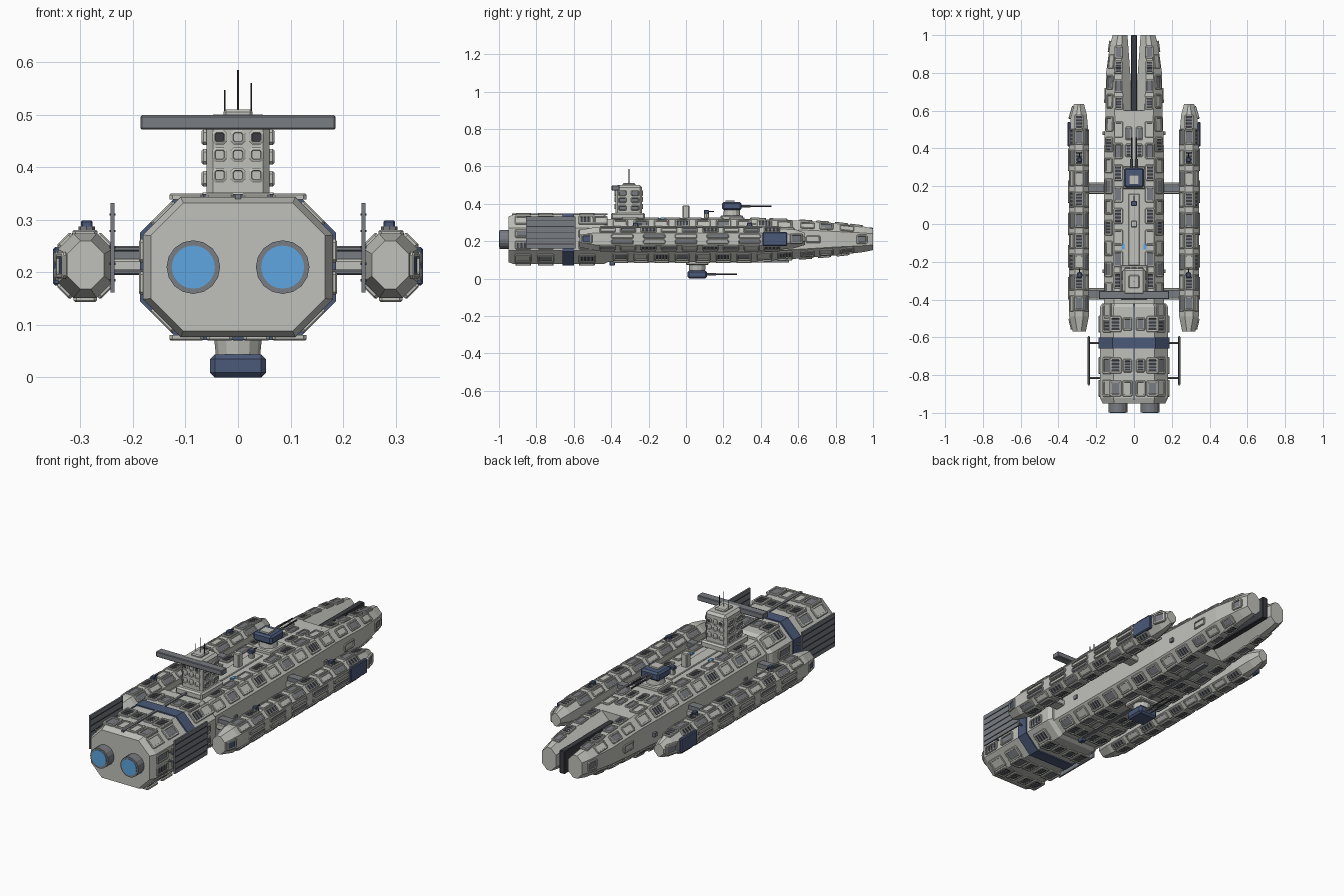
import bpy, bmesh, math
from mathutils import Vector, Matrix

if "Cube" in bpy.data.objects:
    bpy.data.objects.remove(bpy.data.objects["Cube"])


def material(name, rgb):
    m = bpy.data.materials.new(name)
    m.diffuse_color = (*rgb, 1)
    m.use_nodes = True
    m.node_tree.nodes["Principled BSDF"].inputs["Base Color"].default_value = m.diffuse_color
    return m


HULL, DARK, STEEL, BLUE, GLOW = 0, 1, 2, 3, 4
MATS = [material("hull_grey", (.53, .53, .50)), material("dark", (.045, .047, .055)),
        material("steel", (.19, .20, .22)), material("navy", (.07, .10, .19)),
        material("engine_glow", (.11, .38, .75))]


def finish(name, bm, mirror=False, bevel=0):
    bmesh.ops.recalc_face_normals(bm, faces=bm.faces)
    me = bpy.data.meshes.new(name)
    bm.to_mesh(me)
    bm.free()
    for m in MATS:
        me.materials.append(m)
    ob = bpy.data.objects.new(name, me)
    bpy.context.collection.objects.link(ob)
    if bevel:
        b = ob.modifiers.new("bevel", "BEVEL")
        b.width, b.segments = bevel, 1
    if mirror:
        ob.modifiers.new("mirror", "MIRROR")
    return ob


def skin(bm, rings, mat=HULL, cap_mat=None):
    """Join rings of points into a closed solid."""
    vs = [[bm.verts.new(p) for p in r] for r in rings]
    n = len(vs[0])
    for a, b in zip(vs, vs[1:]):
        for i in range(n):
            bm.faces.new((a[i], a[(i + 1) % n], b[(i + 1) % n], b[i])).material_index = mat
    bm.faces.new(vs[0][::-1]).material_index = mat
    bm.faces.new(vs[-1]).material_index = mat if cap_mat is None else cap_mat


def octagon(s):
    y, x0, x1, z0, z1, c = s
    return [Vector((x, y, z)) for x, z in (
        (x1 - c, z0), (x1, z0 + c), (x1, z1 - c), (x1 - c, z1),
        (x0 + c, z1), (x0, z1 - c), (x0, z0 + c), (x0 + c, z0))]


def loft(name, stations, mat=HULL, mirror=False):
    bm = bmesh.new()
    skin(bm, [octagon(s) for s in stations], mat)
    return finish(name, bm, mirror)


def box(name, x, y, z, mat=HULL, bevel=0, mirror=False):
    bm = bmesh.new()
    skin(bm, [[(x[0], y[0], h), (x[1], y[0], h), (x[1], y[1], h), (x[0], y[1], h)] for h in z], mat)
    return finish(name, bm, mirror, bevel)


def rod(name, a, b, r, mat=STEEL, seg=8, mirror=False, r2=None):
    a, b = Vector(a), Vector(b)
    bm = bmesh.new()
    rot = (b - a).to_track_quat('Z', 'Y').to_matrix().to_4x4()
    bmesh.ops.create_cone(bm, cap_ends=True, segments=seg, radius1=r, radius2=r2 or r, depth=(b - a).length,
                          matrix=Matrix.Translation((a + b) / 2) @ rot)
    for f in bm.faces:
        f.material_index = mat
    return finish(name, bm, mirror)


def panel(bm, M, w, l, h=.007, mat=STEEL, slats=False):
    """Raised plate with cut corners and a recessed coloured centre."""
    def ring(d, z, c):
        a, b = w / 2 - d, l / 2 - d
        return [M @ Vector(p) for p in ((a - c, -b, z), (a, c - b, z), (a, b - c, z), (a - c, b, z),
                                        (c - a, b, z), (-a, b - c, z), (-a, c - b, z), (c - a, -b, z))]
    f = min(w, l) * .17
    skin(bm, [ring(0, -.004, .006), ring(0, h * .6, .006), ring(.003, h, .005),
              ring(f, h, .003), ring(f + .001, h * .35, .003)], HULL, mat)
    if slats:
        for i in (-1, 0, 1):
            q, t, a = i * (l / 2 - f) * .55, l * .05, w / 2 - f
            skin(bm, [[M @ Vector(p) for p in ((-a, q - t, z), (a, q - t, z), (a, q + t, z), (-a, q + t, z))]
                      for z in (0, h * .8)], STEEL)


def frame(stations, k, y, t):
    """Local axes on facet k of a lofted body at length y."""
    for s, e in zip(stations, stations[1:]):
        if s[0] <= y <= e[0]:
            break
    A, B, u = octagon(s), octagon(e), (y - s[0]) / (e[0] - s[0])
    j = (k + 1) % 8
    p, q = A[k].lerp(B[k], u), A[j].lerp(B[j], u)
    X = (q - p).normalized()
    Y = -(A[k].lerp(A[j], t) - B[k].lerp(B[j], t)).normalized() * -1
    Z = X.cross(Y).normalized()
    Y = Z.cross(X)
    M = Matrix((X, Y, Z)).transposed().to_4x4()
    M.translation = p.lerp(q, t)
    return M


def panels(name, stations, rows):
    """rows: facet, across, width, length, y positions, colour cycle."""
    bm = bmesh.new()
    for k, t, w, l, ys, mats in rows:
        for i, y in enumerate(ys):
            m = mats[i % len(mats)]
            panel(bm, frame(stations, k, y, t), w, l, mat=m, slats=(m == DARK))
    return finish(name, bm, True)


def steps(a, b, n):
    return [a + (b - a) * i / (n - 1) for i in range(n)]


# Stern block with armour panels and painted band
stern = [(-.95, -.166, .166, .088, .332, .062), (-.92, -.181, .181, .077, .343, .072),
         (-.44, -.181, .181, .077, .343, .072), (-.42, -.168, .168, .088, .332, .065)]
loft("stern_hull", stern)
loft("stern_band", [(y, -.187, .187, .071, .349, .074) for y in (-.66, -.60)], BLUE)
ys = [-.87, -.75, -.53]
panels("stern_panels", stern, [
    (3, .05, .065, .085, ys, [STEEL, DARK, DARK]), (3, .34, .05, .07, ys[1:], [DARK, STEEL]),
    (3, .34, .055, .085, ys[:1], [HULL]),
    (7, .95, .065, .085, ys, [DARK, STEEL, DARK]), (7, .66, .05, .07, ys, [DARK]),
    (2, .55, .06, .09, ys + [-.465], [HULL, STEEL, DARK, HULL]), (0, .45, .06, .09, ys, [HULL, STEEL, DARK]),
    (1, .75, .045, .09, ys, [STEEL, DARK]), (1, .25, .045, .09, ys, [DARK, STEEL])])
box("stern_spine", (-.006, .006), (-.93, -.42), (.34, .349), STEEL)

# Main engines
rod("engine_nozzle", (.085, -.998, .21), (.085, -.94, .21), .051, STEEL, 16, True)
rod("engine_glow", (.085, -1.0, .21), (.085, -.99, .21), .041, GLOW, 24, True)

# Radiator wings on struts
box("radiator", (.235, .243), (-.855, -.592), (.162, .332), STEEL, 0, True)
for i, z in enumerate(steps(.185, .31, 5)):
    box("radiator_rib_%d" % i, (.233, .245), (-.85, -.597), (z - .002, z + .002), DARK, 0, True)
for y in (-.815, -.63):
    for z in (.2, .245):
        rod("radiator_strut", (.17, y, z), (.238, y, z), .005, STEEL, 6, True)

# Main hull and its panel rows
mid = [(-.43, -.16, .16, .09, .32, .055), (.35, -.16, .16, .09, .32, .055),
       (.60, -.151, .151, .107, .311, .05)]
loft("main_hull", mid)
panels("main_hull_panels", mid, [
    (3, .10, .05, .085, steps(-.30, .50, 8), [DARK, STEEL, HULL, DARK, STEEL]),
    (2, .5, .055, .08, steps(-.35, .53, 9), [HULL, STEEL, HULL, DARK]),
    (0, .5, .055, .08, steps(-.35, .53, 9), [STEEL, HULL, DARK]),
    (7, .92, .055, .08, steps(-.35, .53, 9), [DARK, STEEL, DARK]),
    (7, .66, .05, .08, [-.35, -.24, -.13, .2, .31, .42], [DARK, HULL]),
    (3, .36, .035, .07, [.39, .48], [DARK, STEEL])])
box("deck_spine", (-.03, .03), (-.22, .16), (.315, .325), HULL, .003)
box("keel_spine", (-.012, .012), (-.40, .55), (.087, .10), STEEL)
box("deck_light", (.05, .065), (-.135, -.105), (.318, .326), GLOW, 0, True)
for y in (-.25, .48):
    box("flank_fitting", (.155, .167), (y - .01, y + .01), (.19, .21), STEEL, 0, True)

# Forked bow and the long gun between the prongs
bow = [(.575, .004, .152, .105, .312, .05), (.80, .02, .148, .124, .297, .045),
       (.95, .031, .127, .142, .278, .034), (1.0, .035, .113, .152, .268, .028)]
loft("bow_prong", bow, HULL, True)
panels("bow_panels", bow, [
    (3, .5, .045, .07, [.64, .73, .83, .91], [DARK, STEEL, DARK, STEEL]),
    (2, .5, .045, .075, [.65, .75, .86], [HULL, STEEL]),
    (0, .5, .045, .075, [.65, .75, .86], [STEEL, HULL]),
    (7, .5, .045, .07, [.64, .74, .84], [DARK, STEEL]),
    (1, .5, .05, .06, [.94], [STEEL]), (1, .5, .04, .08, [.68], [HULL])])
box("spinal_gun", (-.015, .015), (.5, 1.0), (.155, .272), DARK, .003)

# Side pods, each with panels and small turrets
pod = [(-.57, .255, .325, .168, .26, .025), (-.49, .239, .343, .151, .274, .03),
       (.46, .239, .343, .151, .274, .03), (.58, .25, .334, .163, .265, .03),
       (.635, .265, .318, .18, .245, .022)]
loft("side_pod", pod, HULL, True)
row = steps(-.42, .46, 9)
panels("pod_panels", pod, [
    (3, .5, .048, .08, row + [.54], [STEEL, DARK, HULL, DARK]),
    (2, .5, .036, .085, row, [HULL, STEEL, DARK]), (4, .5, .036, .085, row, [STEEL, HULL]),
    (0, .5, .036, .085, row, [STEEL, HULL, DARK]), (6, .5, .036, .085, row, [DARK, HULL]),
    (7, .5, .045, .08, row, [DARK, STEEL]),
    (1, .72, .024, .12, steps(-.34, .34, 5), [HULL, STEEL]),
    (1, .25, .024, .12, steps(-.34, .34, 5), [STEEL, HULL]),
    (1, .5, .05, .06, [-.53], [BLUE]), (1, .5, .055, .07, [.59], [STEEL])])
box("pod_blue_plate", (.335, .352), (.41, .54), (.175, .248), BLUE, .004, True)
for y in (-.27, .34):
    rod("pod_turret_base", (.288, y, .27), (.288, y, .287), .016, STEEL, 8, True)
    box("pod_turret", (.277, .299), (y - .013, y + .013), (.284, .299), BLUE, .003, True)
    rod("pod_turret_gun", (.288, y, .292), (.288, y + .035, .292), .003, DARK, 6, True)

# Pylons joining pods to hull
for y in (-.37, .19):
    box("pod_pylon", (.15, .245), (y - .03, y + .03), (.195, .225), HULL, .004, True)
    box("pod_pylon_top", (.15, .245), (y - .02, y + .02), (.222, .246), STEEL, 0, True)

# Command tower with windows, sensor bar and aerials
box("tower", (-.06, .06), (-.378, -.235), (.31, .50), HULL, .012)
box("tower_foot", (-.075, .075), (-.40, -.22), (.315, .352), HULL, .008)
box("tower_cap", (-.028, .028), (-.34, -.27), (.495, .51), HULL, .005)
bm = bmesh.new()
for side in (-1, 1):
    for z in (.378, .42, .457):
        for d in (-.034, .034):
            Mx = Matrix.Translation((side * .06, -.306 + d, z)) @ Matrix.Rotation(side * math.pi / 2, 4, 'Y')
            panel(bm, Mx, .03, .045, .009, STEEL)
    for x in (-.035, 0, .035):
        for z in (.385, .424, .457):
            Mf = Matrix.Translation((x, -.3065 + side * .0715, z)) @ Matrix.Rotation(-side * math.pi / 2, 4, 'X')
            panel(bm, Mf, .028, .028, .005, DARK if z > .45 and x else HULL)
finish("tower_panels", bm)
box("sensor_bar", (-.186, .186), (-.397, -.355), (.472, .499), STEEL, .003)
for x, z in ((-.025, .547), (0, .585), (.025, .56)):
    rod("aerial", (x, -.305, .50), (x, -.305, z), .0018, DARK, 6)

# Top and bottom gun turrets
for n, z, d, y in (("top", .32, 1, .245), ("bottom", .09, -1, .06)):
    def span(a, b):
        return sorted((z + d * a, z + d * b))
    box(n + "_turret_mount", (-.058, .058), (y - .06, y + .06), span(-.01, .018), HULL, .005)
    rod(n + "_turret_ring", (0, y, z), (0, y, z + d * .05), .047, HULL, 12, False, .042)
    box(n + "_turret", (-.053, .053), (y - .052, y + .052), span(.046, .09), BLUE, .009)
    box(n + "_turret_hatch", (-.026, .026), (y - .035, y + .015), span(.085, .09 + .008 * max(d, 0)), HULL)
    for x in (-.013, .013):
        rod(n + "_gun_sleeve", (x, y + .045, z + d * .067), (x, y + .10, z + d * .067), .007, STEEL)
        rod(n + "_gun", (x, y + .09, z + d * .067), (x, y + .212, z + d * .067), .004, DARK)

# Deck mast, point defence mounts and keel sensor
box("deck_mast", (-.016, .016), (-.018, .018), (.32, .392), HULL, .004)
rod("defence_post", (0, .11, .32), (0, .11, .352), .014, HULL)
box("defence_mount", (-.015, .015), (.095, .122), (.348, .366), BLUE, .003)
rod("defence_gun", (0, .12, .358), (0, .15, .358), .003, DARK)
box("keel_sensor", (-.012, .012), (-.41, -.38), (.07, .10), BLUE, .003)
